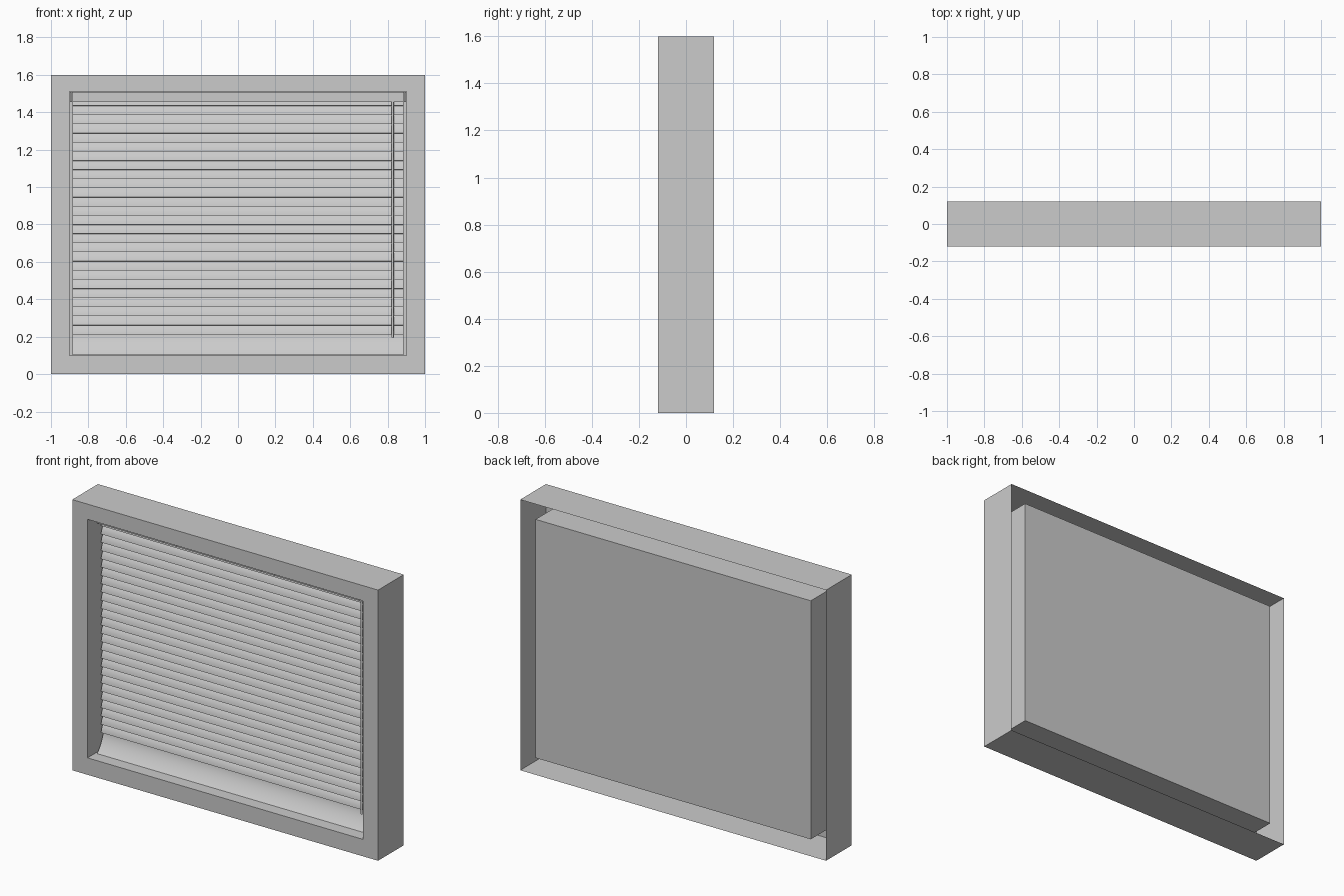
import bpy, bmesh, math

if "Cube" in bpy.data.objects:
    bpy.data.objects.remove(bpy.data.objects["Cube"])

def make(name, verts, faces, smooth=False):
    me = bpy.data.meshes.new(name)
    me.from_pydata(verts, [], faces)
    ob = bpy.data.objects.new(name, me)
    bpy.context.collection.objects.link(ob)
    if smooth:
        bpy.context.view_layer.objects.active = ob
        ob.select_set(True)
        bpy.ops.object.shade_smooth_by_angle(angle=math.radians(40))
        ob.select_set(False)
    return ob

def box(name, x0, x1, y0, y1, z0, z1):
    v = [(x, y, z) for x in (x0, x1) for y in (y0, y1) for z in (z0, z1)]
    f = [(0, 1, 3, 2), (4, 6, 7, 5), (0, 4, 5, 1), (2, 3, 7, 6), (0, 2, 6, 4), (1, 5, 7, 3)]
    return make(name, v, f)

def extrude_x(name, profile, half):
    """Closed (y, z) profile swept across the window width."""
    n = len(profile)
    v = [(s * half, y, z) for s in (-1, 1) for y, z in profile]
    f = [(i, (i + 1) % n, n + (i + 1) % n, n + i) for i in range(n)]
    f += [tuple(range(n))[::-1], tuple(range(n, 2 * n))]
    ob = make(name, v, f)
    bm = bmesh.new()
    bm.from_mesh(ob.data)
    bmesh.ops.recalc_face_normals(bm, faces=bm.faces)
    bm.to_mesh(ob.data)
    bm.free()
    bpy.context.view_layer.objects.active = ob
    ob.select_set(True)
    bpy.ops.object.shade_smooth_by_angle(angle=math.radians(40))
    ob.select_set(False)
    return ob

# Frame shell: outer walls, front ring, recess walls and back pane; open channel at the back
def ring(hx, z0, z1, y):
    return [(-hx, y, z0), (hx, y, z0), (hx, y, z1), (-hx, y, z1)]

D = 0.12
verts = ring(1, 0, 1.6, D) + ring(1, 0, 1.6, -D) + ring(0.9, 0.1, 1.51, -D) + ring(0.9, 0.1, 1.51, D)
faces = [(r + i, r + 4 + i, r + 4 + (i + 1) % 4, r + (i + 1) % 4)
         for r in (0, 4, 8) for i in range(4)]
make("window_frame", verts, faces + [(12, 15, 14, 13)])

# Slats: thin curved strips, top leaning back and bottom leaning forward
PITCH, COUNT, HALF = 0.0489, 26, 0.886
for k in range(COUNT):
    zb = 1.435 - k * PITCH
    front, back = [], []
    for i in range(7):
        t = i / 6
        y = -0.014 + 0.026 * t - 0.005 * math.sin(math.pi * t)
        z = zb + 0.056 * t
        front.append((y, z))
        back.append((y + 0.003, z - 0.001))
    extrude_x("slat_%02d" % (k + 1), front + back[::-1], HALF)

# Bottom slat sweeping forward onto the sill
front, back = [], []
for i in range(11):
    t = i / 10
    y = 0.008 - 0.058 * t ** 1.8
    z = 0.222 - 0.12 * t
    front.append((y, z))
    back.append((y + 0.004, z - 0.001))
extrude_x("bottom_slat", front + back[::-1], HALF)

# Head rail with lower lip and end caps
box("head_rail", -0.888, 0.888, -0.03, 0.03, 1.459, 1.509)
box("head_rail_lip", -0.896, 0.896, -0.034, 0.034, 1.455, 1.461)
for side, s in (("left", -1), ("right", 1)):
    a, b = sorted((s * 0.889, s * 0.898))
    box("end_cap_" + side, a, b, -0.034, 0.034, 1.455, 1.509)

# Tilt wand
bpy.ops.mesh.primitive_cylinder_add(vertices=12, radius=0.006, depth=1.265,
                                    location=(0.827, -0.027, 0.8275))
wand = bpy.context.object
wand.name = "tilt_wand"
bpy.ops.object.shade_smooth_by_angle(angle=math.radians(40))
